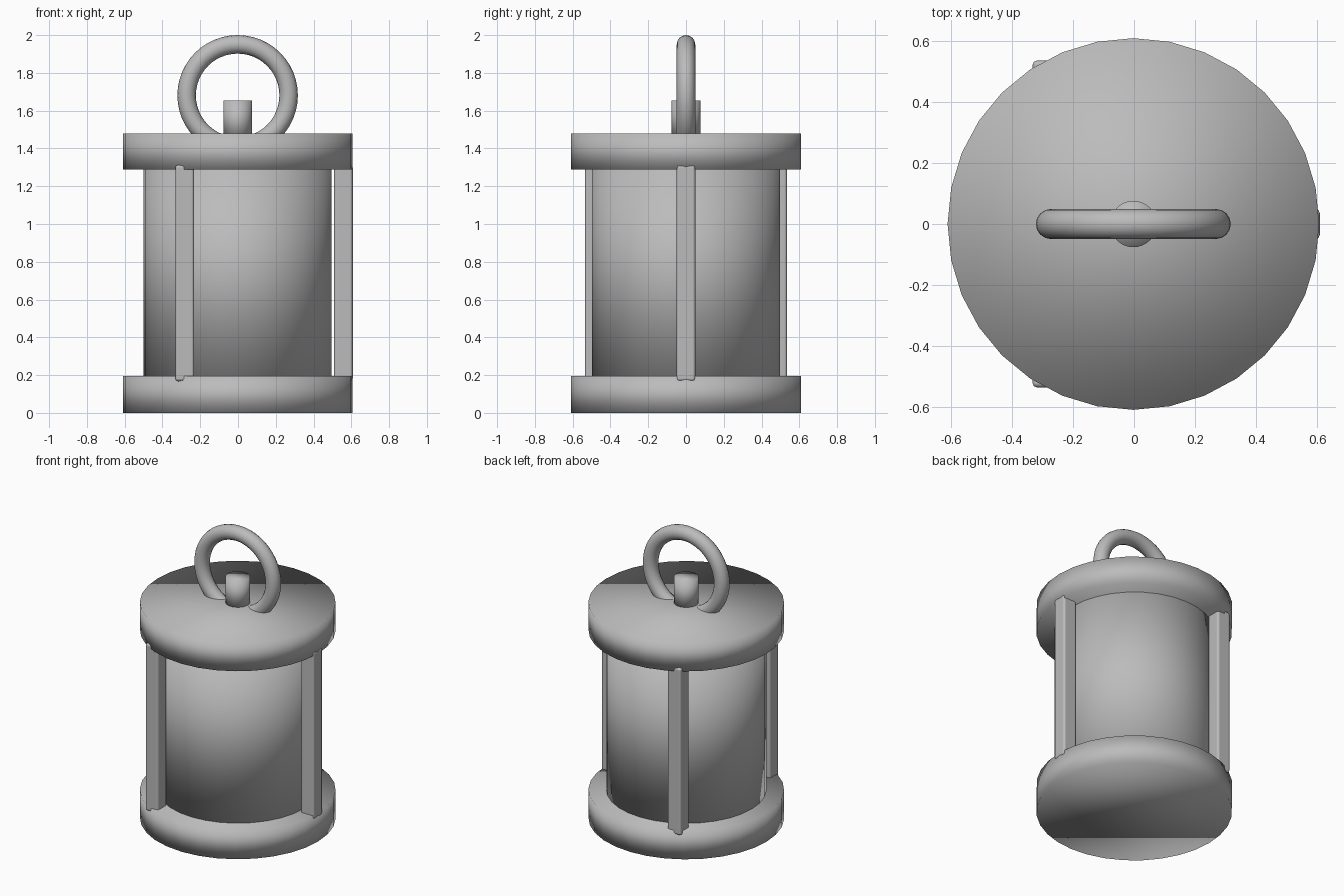
import bpy, math

if "Cube" in bpy.data.objects:
    bpy.data.objects.remove(bpy.data.objects["Cube"])

grey = bpy.data.materials.new("plain_grey")
grey.diffuse_color = (0.5, 0.5, 0.5, 1)
grey.use_nodes = True
grey.node_tree.nodes["Principled BSDF"].inputs["Base Color"].default_value = grey.diffuse_color

CX = -0.002  # the single right-hand post shifts the centre slightly


def finish(name):
    ob = bpy.context.object
    ob.name = name
    ob.data.materials.append(grey)
    bpy.ops.object.shade_smooth()
    return ob


def cylinder(name, r, z0, z1, sides=32):
    bpy.ops.mesh.primitive_cylinder_add(vertices=sides, radius=r, depth=z1 - z0,
                                        location=(CX, 0, (z0 + z1) / 2))
    return finish(name)


# Base, glass body, lid and knob
cylinder("base", 0.608, 0, 0.195)
cylinder("glass_body", 0.497, 0.15, 1.33)
cylinder("lid", 0.608, 1.288, 1.478)
cylinder("top_knob", 0.076, 1.45, 1.655)

# Carrying ring
bpy.ops.mesh.primitive_torus_add(major_radius=0.27, minor_radius=0.049, major_segments=48,
                                 minor_segments=16, location=(CX, 0, 1.681),
                                 rotation=(math.pi / 2, 0, 0))
finish("carrying_ring")

# Three axis-aligned posts with softened edges
for i in range(3):
    a = i * math.tau / 3
    bpy.ops.mesh.primitive_cube_add(size=1, location=(CX + 0.56 * math.cos(a),
                                                      0.56 * math.sin(a), 0.74))
    bpy.context.object.scale = (0.1, 0.1, 1.145)
    bpy.ops.object.transform_apply(location=False, rotation=False, scale=True)
    post = finish("post_%d" % (i + 1))
    bevel = post.modifiers.new("soft_edges", 'BEVEL')
    bevel.width = 0.015
    bevel.segments = 2
    bevel.harden_normals = True
